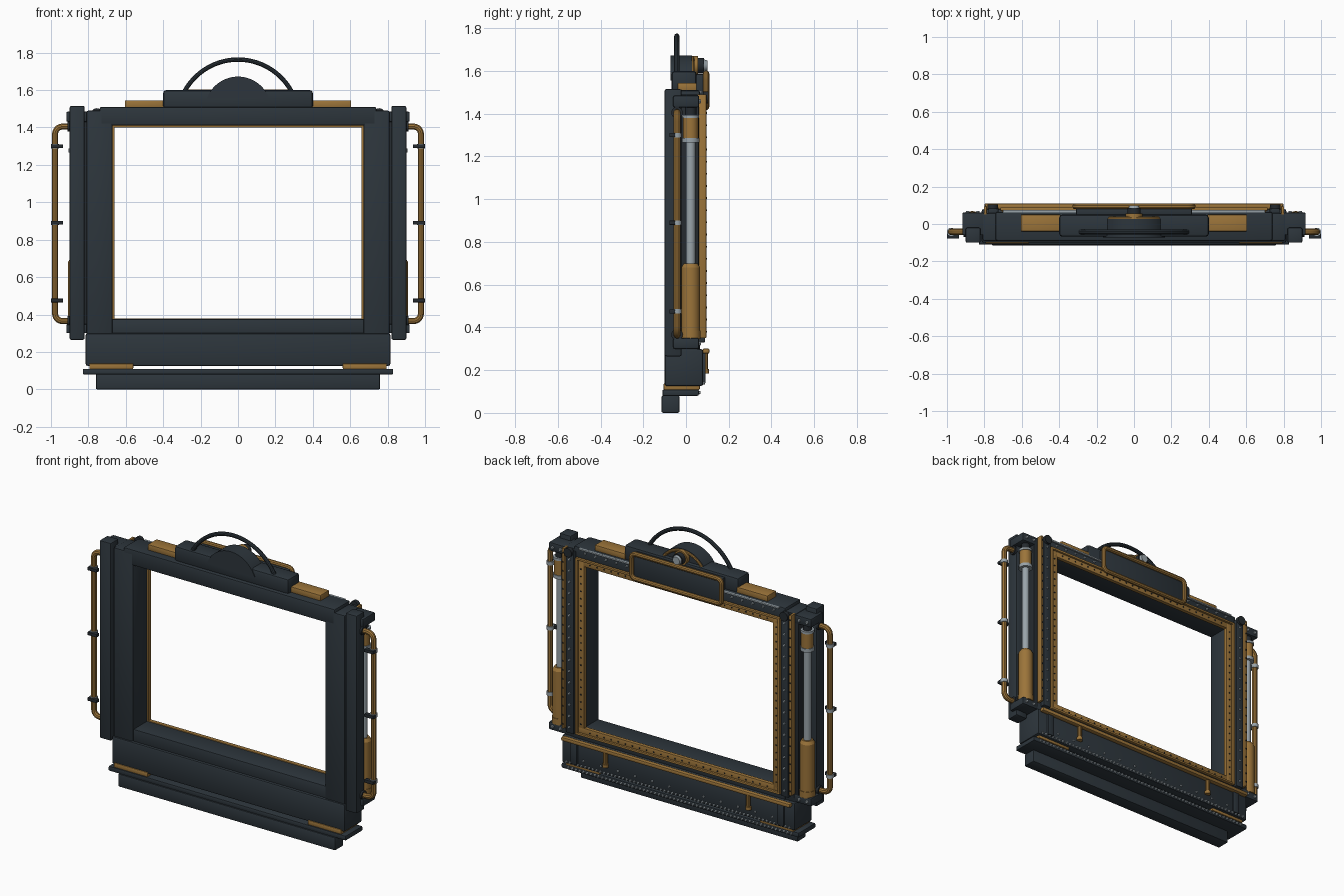
import bpy, bmesh, math
from mathutils import Vector, Matrix

if "Cube" in bpy.data.objects:
    bpy.data.objects.remove(bpy.data.objects["Cube"])


def material(name, rgb):
    m = bpy.data.materials.new(name)
    m.diffuse_color = (*rgb, 1)
    m.use_nodes = True
    m.node_tree.nodes["Principled BSDF"].inputs["Base Color"].default_value = m.diffuse_color
    return m


DARK = material("dark_slate", (0.026, 0.036, 0.045))
BLACK = material("dark_fittings", (0.018, 0.023, 0.028))
BRONZE = material("bronze", (0.33, 0.175, 0.042))
STEEL = material("steel", (0.32, 0.37, 0.40))


def finish(name, bm, mat, smooth=True):
    bmesh.ops.recalc_face_normals(bm, faces=bm.faces)
    me = bpy.data.meshes.new(name)
    bm.to_mesh(me)
    bm.free()
    me.materials.append(mat)
    ob = bpy.data.objects.new(name, me)
    bpy.context.collection.objects.link(ob)
    if smooth:
        bpy.ops.object.select_all(action='DESELECT')
        bpy.context.view_layer.objects.active = ob
        ob.select_set(True)
        bpy.ops.object.shade_smooth_by_angle(angle=math.radians(35))
    return ob


def box(name, x, y, z, mat, bevel=0.006):
    # x, y, z are (low, high) ranges
    bm = bmesh.new()
    bmesh.ops.create_cube(bm, size=1)
    for v in bm.verts:
        v.co = [(r[0] + r[1]) / 2 + c * abs(r[1] - r[0]) for r, c in zip((x, y, z), v.co)]
    if bevel:
        bmesh.ops.bevel(bm, geom=bm.edges[:], offset=bevel, segments=2, affect='EDGES', profile=0.5)
    return finish(name, bm, mat)


def side_box(name, s, x, y, z, mat, bevel=0.006):
    return box(name, sorted((s * x[0], s * x[1])), y, z, mat, bevel)


def add_cyl(bm, p0, p1, r0, r1=None, n=24):
    p0, p1 = Vector(p0), Vector(p1)
    d = p1 - p0
    m = Matrix.Translation((p0 + p1) / 2) @ Vector((0, 0, 1)).rotation_difference(d).to_matrix().to_4x4()
    bmesh.ops.create_cone(bm, cap_ends=True, segments=n, radius1=r0, radius2=r0 if r1 is None else r1,
                          depth=d.length, matrix=m)


def cyl(name, p0, p1, r, mat, r1=None, n=24):
    bm = bmesh.new()
    add_cyl(bm, p0, p1, r, r1, n)
    return finish(name, bm, mat)


def studs(name, pts, r, h, mat, n=8):
    # rows of bolt heads facing +y
    bm = bmesh.new()
    for p in pts:
        add_cyl(bm, p, (p[0], p[1] + h, p[2]), r, r * 0.7, n)
    return finish(name, bm, mat)


def tube(name, pts, r, mat, closed=False):
    cu = bpy.data.curves.new(name, 'CURVE')
    cu.dimensions = '3D'
    cu.bevel_depth, cu.bevel_resolution, cu.use_fill_caps = r, 3, True
    sp = cu.splines.new('POLY')
    sp.points.add(len(pts) - 1)
    for p, c in zip(sp.points, pts):
        p.co = (*c, 1)
    sp.use_cyclic_u = closed
    tmp = bpy.data.objects.new(name, cu)
    bpy.context.collection.objects.link(tmp)
    bm = bmesh.new()
    me = bpy.data.meshes.new_from_object(tmp.evaluated_get(bpy.context.evaluated_depsgraph_get()))
    bm.from_mesh(me)
    bpy.data.objects.remove(tmp)
    return finish(name, bm, mat)


def arc(cx, cz, r, a0, a1, n, y=0):
    return [(cx + r * math.cos(a0 + (a1 - a0) * i / n), y, cz + r * math.sin(a0 + (a1 - a0) * i / n))
            for i in range(n + 1)]


def slab(name, pts, y0, y1, mat):
    # extrude an x-z outline along y
    bm = bmesh.new()
    f = bm.faces.new([bm.verts.new((p[0], y0, p[2])) for p in pts])
    g = bmesh.ops.extrude_face_region(bm, geom=[f])
    bmesh.ops.translate(bm, vec=(0, y1 - y0, 0), verts=[v for v in g["geom"] if isinstance(v, bmesh.types.BMVert)])
    return finish(name, bm, mat)


def span(a, b, n):
    return [a + (b - a) * i / (n - 1) for i in range(n)]


PI = math.pi

# main frame rails, lower box, sill and base
box("top_rail", (-0.74, 0.74), (-0.09, 0.065), (1.41, 1.51), DARK, 0.01)
box("bottom_rail", (-0.74, 0.74), (-0.085, 0.065), (0.29, 0.375), DARK)
box("lower_box", (-0.815, 0.815), (-0.10, 0.08), (0.125, 0.30), DARK, 0.012)
box("sill_bar", (-0.83, 0.83), (-0.11, 0.06), (0.08, 0.11), DARK)
box("base_beam", (-0.76, 0.76), (-0.115, -0.03), (0, 0.082), DARK, 0.008)

# bronze liner around the opening, and rear trim ring outside it
for z0, z1, n in ((1.40, 1.445, "top"), (0.335, 0.38, "bottom")):
    box("liner_" + n, (-0.705, 0.705), (0.05, 0.075), (z0, z1), BRONZE, 0.003)
    box("liner_lip_" + n, (-0.715, 0.715), (0.07, 0.088),
        (z1 - 0.01, z1 + 0.004) if n == "top" else (z0 - 0.004, z0 + 0.01), BRONZE, 0.003)

for s, n in ((-1, "left"), (1, "right")):
    side_box("stile_" + n, s, (0.67, 0.81), (-0.09, 0.06), (0.28, 1.49), DARK, 0.01)
    side_box("liner_" + n, s, (0.66, 0.705), (0.05, 0.075), (0.335, 1.445), BRONZE, 0.003)
    side_box("liner_lip_" + n, s, (0.70, 0.715), (0.07, 0.088), (0.335, 1.445), BRONZE, 0.003)
    side_box("rivet_strip_" + n, s, (0.725, 0.778), (0.055, 0.09), (0.33, 1.48), DARK, 0.004)
    side_box("bronze_edge_" + n, s, (0.787, 0.803), (0.05, 0.095), (0.35, 1.49), BRONZE, 0.003)
    side_box("rear_fillet_" + n, s, (0.79, 0.83), (-0.03, 0.06), (0.32, 1.46), BLACK, 0.003)
    # outer column and piston brackets
    side_box("column_" + n, s, (0.82, 0.90), (-0.10, -0.02), (0.265, 1.515), DARK, 0.008)
    for z0, z1, t in ((1.43, 1.485, "upper"), (0.30, 0.35, "lower")):
        side_box(f"{t}_bracket_{n}", s, (0.80, 0.918), (-0.06, 0.062), (z0, z1), DARK, 0.008)
        studs(f"{t}_bracket_bolts_{n}", [(s * x, 0.06, (z0 + z1) / 2) for x in (0.835, 0.89)], 0.011, 0.01, STEEL)
    # piston
    px, py = s * 0.865, 0.022
    for t, z0, z1, r, m in (("barrel", 0.36, 0.68, 0.044, BRONZE), ("barrel_foot", 0.345, 0.385, 0.047, BRONZE),
                            ("rod", 0.66, 1.30, 0.022, STEEL), ("head", 1.285, 1.39, 0.036, BRONZE),
                            ("head_collar", 1.265, 1.287, 0.041, STEEL), ("top_collar", 1.38, 1.395, 0.04, STEEL),
                            ("pin", 1.39, 1.44, 0.026, BLACK)):
        cyl(f"piston_{t}_{n}", (px, py, z0), (px, py, z1), r, m)
    cyl("piston_shoulder_" + n, (px, py, 0.68), (px, py, 0.70), 0.044, BRONZE, 0.032)
    # side pipe with rounded elbows, flanges and clips
    q = 0.04
    path = [(0.89, 0, 1.405)] + arc(0.978 - q, 1.405 - q, q, PI / 2, 0, 6) \
        + arc(0.978 - q, 0.365 + q, q, 0, -PI / 2, 6) + [(0.89, 0, 0.365)]
    tube("side_pipe_" + n, [(s * p[0], -0.042, p[2]) for p in path], 0.017, BRONZE)
    for z in (1.405, 0.365):
        cyl("pipe_flange_" + n, (s * 0.895, -0.042, z), (s * 0.912, -0.042, z), 0.027, BLACK)
    for z in (1.30, 0.89, 0.475):
        cyl("pipe_collar_" + n, (s * 0.978, -0.042, z - 0.011), (s * 0.978, -0.042, z + 0.011), 0.022, STEEL)
        side_box("pipe_clip_" + n, s, (0.935, 1.0), (-0.078, -0.05), (z - 0.01, z + 0.01), BLACK, 0.003)
    # bronze feet, top blocks and rear corner knobs
    side_box("foot_plate_" + n, s, (0.56, 0.795), (-0.105, 0.065), (0.108, 0.138), BRONZE, 0.005)
    side_box("top_block_" + n, s, (0.39, 0.605), (-0.04, 0.05), (1.505, 1.545), BRONZE, 0.006)
    cyl("corner_knob_" + n, (s * 0.755, 0.08, 1.475), (s * 0.755, 0.105, 1.475), 0.028, BLACK)
    # rear bottom pipe drops
    tube("pipe_drop_" + n, [(s * 0.5, 0.09, 0.29), (s * 0.5, 0.09, 0.20)], 0.013, BRONZE)
    cyl("pipe_drop_cap_" + n, (s * 0.5, 0.09, 0.185), (s * 0.5, 0.09, 0.205), 0.018, BRONZE)
    side_box("lower_corner_post_" + n, s, (0.70, 0.745), (0.07, 0.092), (0.14, 0.28), DARK, 0.004)
    # rivets
    studs("strip_rivets_" + n, [(s * 0.752, 0.089, z) for z in span(0.37, 1.43, 16)], 0.008, 0.007, STEEL)
    studs("liner_rivets_" + n, [(s * 0.683, 0.074, z) for z in span(0.40, 1.38, 22)], 0.005, 0.005, BLACK)
    studs("edge_rivets_" + n, [(s * 0.795, 0.094, z) for z in span(0.38, 1.46, 20)], 0.005, 0.005, BLACK)

# horizontal rear pipe
box("rear_rail_pipe", (-0.80, 0.80), (0.078, 0.11), (0.277, 0.302), BRONZE, 0.008)

# rivet rows on the rails, and toothed steel strips along the bottom
studs("top_rail_rivets", [(x, 0.064, 1.48) for x in span(-0.66, 0.66, 19)], 0.008, 0.012, STEEL)
studs("liner_top_rivets", [(x, 0.074, 1.42) for x in span(-0.62, 0.62, 26)], 0.005, 0.005, BLACK)
studs("liner_bottom_rivets", [(x, 0.074, 0.358) for x in span(-0.62, 0.62, 26)], 0.005, 0.005, BLACK)
studs("lower_box_rivets", [(x, 0.079, 0.175) for x in span(-0.66, 0.66, 12)], 0.008, 0.008, STEEL)
studs("lower_box_teeth", [(x, 0.076, 0.14) for x in span(-0.78, 0.78, 60)], 0.009, 0.012, STEEL, 6)
studs("sill_teeth", [(x, 0.057, 0.095) for x in span(-0.78, 0.78, 60)], 0.009, 0.012, STEEL, 6)
box("top_steel_strip", (-0.70, 0.70), (0.06, 0.075), (1.497, 1.507), STEEL, 0.002)

# crown, half disc and carrying handle
box("crown", (-0.40, 0.40), (-0.068, 0.05), (1.50, 1.60), DARK, 0.016)
cz, r = 1.495, 0.177
a = math.asin(0.06 / r)
slab("half_disc", arc(0, cz, r, a, PI - a, 32), -0.072, 0.028, DARK)
tube("half_disc_rim", arc(0, cz, r - 0.012, a, PI - a, 32, 0.03), 0.009, BRONZE)
a = math.asin(0.14 / 0.325)
tube("carry_handle", arc(0, 1.438, 0.325, a, PI - a, 40, -0.043), 0.0125, DARK)

# rear plaque with rounded bronze rim
box("plaque_panel", (-0.31, 0.31), (0.045, 0.092), (1.435, 1.585), DARK, 0.008)
q = 0.03
rim = []
for i, (x, z) in enumerate(((0.315, 1.588), (-0.315, 1.588), (-0.315, 1.432), (0.315, 1.432))):
    rim += arc(x - math.copysign(q, x), z + (-q if z > 1.5 else q), q, i * PI / 2, (i + 1) * PI / 2, 5, 0.094)
tube("plaque_rim", rim, 0.015, BRONZE, True)

# rear knob on the crown
cyl("knob_ring", (0, 0.02, 1.625), (0, 0.055, 1.625), 0.045, BRONZE)
cyl("knob_body", (0, 0.05, 1.625), (0, 0.085, 1.625), 0.036, BLACK)
cyl("knob_cap", (0, 0.083, 1.625), (0, 0.10, 1.625), 0.03, STEEL, 0.024)
